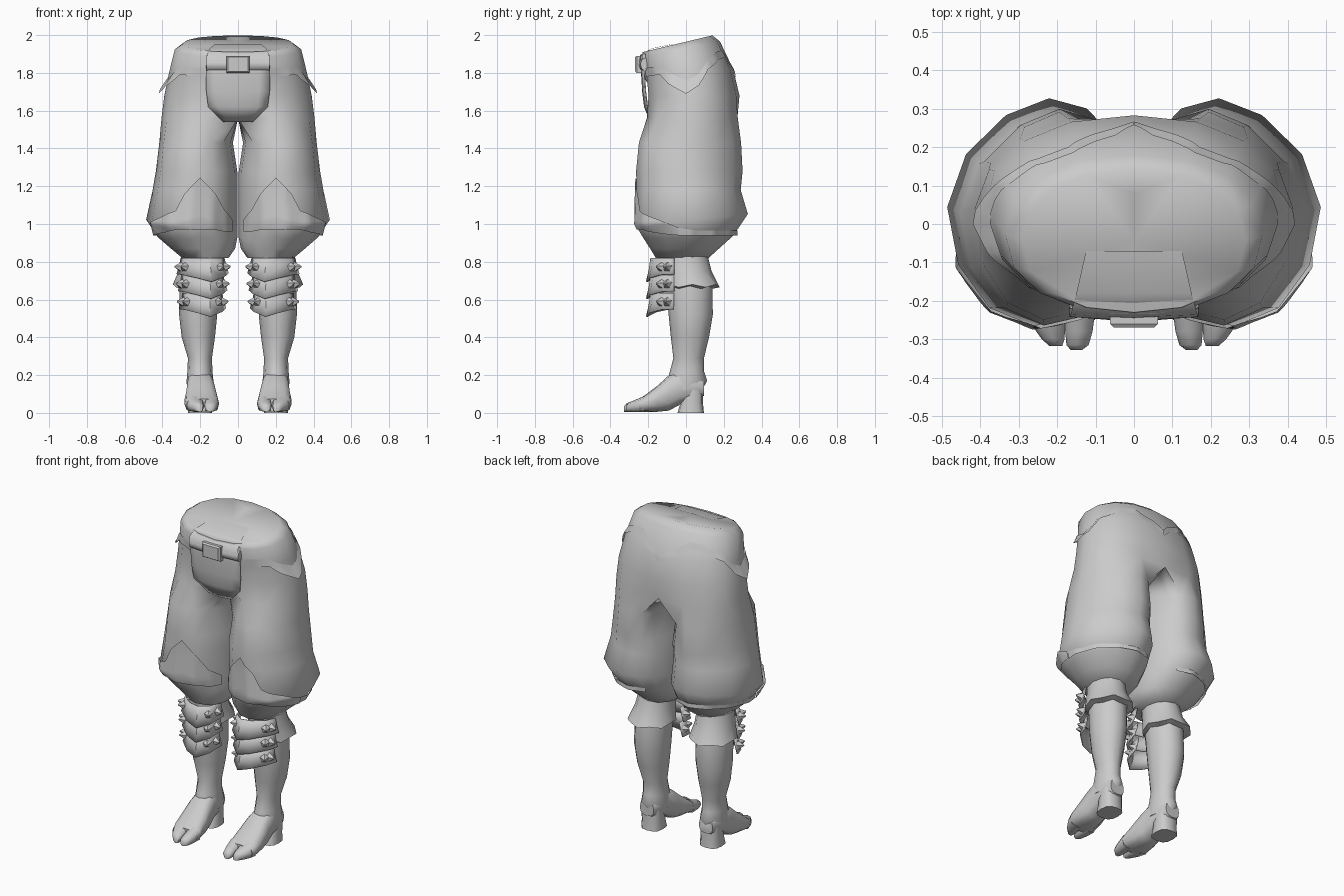
import bpy, bmesh, math
from mathutils import Vector
from mathutils.bvhtree import BVHTree

if "Cube" in bpy.data.objects:
    bpy.data.objects.remove(bpy.data.objects["Cube"])

grey = bpy.data.materials.new("light_grey")
grey.diffuse_color = (0.6, 0.6, 0.6, 1)
grey.use_nodes = True
grey.node_tree.nodes["Principled BSDF"].inputs["Base Color"].default_value = grey.diffuse_color


def finish(name, bm, mirror=True, angle=45, thick=0):
    """Turn a bmesh into a named object, mirrored across x = 0."""
    bmesh.ops.recalc_face_normals(bm, faces=bm.faces)
    me = bpy.data.meshes.new(name)
    bm.to_mesh(me)
    bm.free()
    me.materials.append(grey)
    for p in me.polygons:
        p.use_smooth = True
    me.set_sharp_from_angle(angle=math.radians(angle))
    ob = bpy.data.objects.new(name, me)
    bpy.context.collection.objects.link(ob)
    if thick:
        ob.modifiers.new("Thickness", 'SOLIDIFY').thickness = thick
    if mirror:
        ob.modifiers.new("Mirror", 'MIRROR').merge_threshold = 0.0005
    return ob


def loft(rings, closed=True, cap_start=False, cap_end=False):
    bm = bmesh.new()
    rows = [[bm.verts.new(p) for p in r] for r in rings]
    n = len(rows[0])
    for a, b in zip(rows, rows[1:]):
        for i in range(n if closed else n - 1):
            j = (i + 1) % n
            bm.faces.new((a[i], a[j], b[j], b[i]))
    if cap_start:
        bm.faces.new(rows[0])
    if cap_end:
        bm.faces.new(rows[-1])
    return bm


def power(v, e):
    return math.copysign(abs(v) ** e, v)


def oval(u0, u1, v0, v1, angles, e=0.85):
    """Rounded-box points within the given bounds."""
    return [((u0 + u1) / 2 + (u1 - u0) / 2 * power(math.cos(math.radians(a)), e),
             (v0 + v1) / 2 + (v1 - v0) / 2 * power(math.sin(math.radians(a)), e)) for a in angles]


# Breeches: half hips flowing into one full leg
OUT = 9
rings = []
for zc, s, rx, y0, y1, cf, cb in [(1.965, .24, .29, -.23, .14, 0, 0), (1.93, .2, .335, -.235, .18, 0, 0),
                                  (1.80, .08, .365, -.225, .25, 0, 0), (1.68, 0, .39, -.215, .283, .05, 0),
                                  (1.56, 0, .405, -.225, .292, .13, .02)]:
    pts = oval(-rx, rx, y0, y1, [-90 + 22.5 * i for i in range(OUT)], .9)
    pts[0], pts[-1] = (0, y0 + cf), (0, y1 - cb)
    pts += [(0, y1 - cb + (y0 + cf - y1 + cb) * k / 6) for k in range(1, 6)]
    rings.append([(x, y, zc + s * y) for x, y in pts])
leg_angles = [-115 + 230 * i / 8 for i in range(OUT)] + [115 + 130 * k / 6 for k in range(1, 6)]
for zc, s, x0, x1, y0, y1, sk in [(1.43, 0, .027, .417, -.25, .292, .05), (1.28, 0, .004, .435, -.265, .30, .05),
                                  (1.18, 0, .002, .452, -.262, .29, .05), (1.02, .1, .002, .487, -.267, .328, .05),
                                  (.93, .03, .003, .425, -.225, .25, .03), (.87, 0, .015, .355, -.19, .175, .01),
                                  (.82, 0, .05, .295, -.16, .12, 0)]:
    ring = []
    for x, y in oval(x0, x1, y0, y1, leg_angles, .98):
        t = max(0, y / y1) ** 2 * (x - x0) / (x1 - x0)   # back leans toward the middle
        ring.append((x - sk * t * 1.5, y + sk * .6 * max(0, (x - x0) / (x1 - x0) - .5) * (1 - abs(y) / .33), zc + s * y))
    rings.append(ring)
bm = loft(rings, cap_start=True, cap_end=True)
inner = [f for f in bm.faces if all(v.co.x < 1e-4 for v in f.verts)]
bmesh.ops.delete(bm, geom=inner, context='FACES')
bmesh.ops.recalc_face_normals(bm, faces=bm.faces)
bmesh.ops.triangulate(bm, faces=[f for f in bm.faces if len(f.verts) == 4])
skin = BVHTree.FromBMesh(bm)
finish("breeches", bm, angle=55)


def wrap(name, centre, samples, flare, rows=4, lift=.005):
    """Band lying on the breeches; samples are (angle, low z, high z, bottom flare)."""
    fine = []
    for p, q in zip(samples, samples[1:]):
        n = max(1, round((q[0] - p[0]) / 4))
        fine += [[u + (v - u) * k / n for u, v in zip(p, q)] for k in range(n)]
    cols = []
    for a, lo, hi, fl in fine + [samples[-1]]:
        d = Vector((math.cos(math.radians(a)), math.sin(math.radians(a)), 0))
        col = []
        for k in range(rows):
            t = k / (rows - 1)
            z = lo + (hi - lo) * t
            hit = skin.ray_cast(Vector((centre[0], centre[1], z)), d)[0]
            if hit is None:
                hit = Vector((centre[0], centre[1], z)) + d * .2
            p = hit + d * (lift + fl * flare * (1 - t))
            p.x = max(p.x, 0.001)
            col.append(p)
        cols.append(col)
    finish(name, loft(cols, closed=False), angle=60)


# Waist band dipping to a flared point at each side
wrap("waist_band", (.001, 0),
     [(-54, 1.78, 1.825, 0), (-38, 1.785, 1.83, 0), (-24, 1.79, 1.835, .2), (-15, 1.745, 1.80, .5),
      (0, 1.69, 1.76, 1), (10, 1.735, 1.79, .5), (19, 1.82, 1.865, .2), (35, 1.87, 1.91, 0),
      (50, 1.88, 1.92, 0), (65, 1.84, 1.88, 0), (78, 1.82, 1.86, 0), (89.9, 1.77, 1.81, 0)], .035)

# Knee patch with a peaked top, and the hem around the back
wrap("knee_patch", (.235, .02),
     [(-146, .96, 1.02, 0), (-128, .96, 1.07, 0), (-114, .97, 1.16, 0),
      (-97, .97, 1.245, 0), (-80, .97, 1.16, 0), (-70, .97, 1.07, 0), (-52, .955, 1.04, .2),
      (-30, .945, 1.01, .6), (-15, .94, .98, .8)], .022, 8, .01)
wrap("breeches_hem", (.235, .02),
     [(-16, .94, .98, .8), (10, .94, .965, .5), (40, .94, .965, .5),
      (65, .94, .965, .6), (90, .94, .965, .9), (120, .94, .965, .5)], .022, 3)

# Front cloth hanging below the belt
cloth = []
for z, w, y in [(1.90, .165, -.235), (1.80, .17, -.238), (1.70, .168, -.232), (1.62, .158, -.222), (1.54, .078, -.19)]:
    cloth.append([(w * k / 3, y + .015 * abs(k / 3) ** 2, z) for k in range(-3, 4)])
finish("front_cloth", loft(cloth, closed=False), mirror=False, thick=.006)

# Flap folded over the waist
flap = [[(-.125, -.07, 1.952), (0, -.07, 1.953), (.125, -.07, 1.952)],
        [(-.15, -.18, 1.928), (0, -.18, 1.93), (.15, -.18, 1.928)],
        [(-.165, -.236, 1.895), (0, -.243, 1.895), (.165, -.236, 1.895)],
        [(-.168, -.242, 1.86), (0, -.252, 1.86), (.168, -.242, 1.86)]]
finish("waist_flap", loft(flap, closed=False), mirror=False, angle=60)

# Belt roll and buckle
belt = [[(x, y + abs(x) * .08, z) for y, z in oval(-.255, -.205, 1.81, 1.88, range(0, 360, 45), 1)]
        for x in (-.168, -.08, 0, .08, .168)]
finish("belt", loft(belt, cap_start=True, cap_end=True), mirror=False, angle=60)
buckle = [[(x, y, z) for x, z in ((-w, 1.845 - h), (w, 1.845 - h), (w, 1.845 + h), (-w, 1.845 + h))]
          for y, w, h in ((-.22, .062, .045), (-.26, .062, .045), (-.27, .052, .038))]
finish("buckle", loft(buckle, cap_start=True, cap_end=True), mirror=False, angle=20)

# Boot shaft
ring12 = range(0, 360, 30)
shaft = [[(x, y, z) for x, y in oval(x0, x1, y0, y1, ring12, 1)]
         for z, x0, x1, y0, y1 in [(.84, .11, .29, -.12, .11), (.66, .105, .31, -.105, .14), (.52, .11, .312, -.092, .142),
                                   (.40, .122, .298, -.08, .122), (.29, .138, .265, -.067, .095),
                                   (.22, .135, .268, -.085, .095), (.17, .13, .272, -.10, .112), (.12, .13, .27, -.10, .085)]]
finish("boot_shaft", loft(shaft, cap_end=True), angle=60)

# Foot from heel to ball
foot = [[(x, y, z) for x, z in oval(x0, x1, z0, z1, ring12, .75)]
        for y, x0, x1, z0, z1 in [(.095, .155, .25, .09, .18), (.05, .138, .266, .07, .21), (-.03, .13, .27, .045, .23),
                                  (-.09, .12, .275, .012, .20), (-.15, .108, .282, .006, .145), (-.22, .10, .284, .006, .092),
                                  (-.25, .102, .275, .008, .075)]]
finish("foot", loft(foot, cap_start=True, cap_end=True), angle=60)

# Split toes, side by side and narrowing forward
for name, cuts in (("big_toe", [(-.22, .10, .18, .09), (-.28, .108, .179, .064), (-.315, .118, .176, .05), (-.328, .135, .165, .035)]),
                   ("small_toes", [(-.22, .176, .284, .09), (-.265, .179, .265, .07), (-.30, .181, .24, .055), (-.318, .187, .22, .04)])):
    toe = [[(x, y, z) for x, z in oval(x0, x1, .005, h, range(0, 360, 45), .75)] for y, x0, x1, h in cuts]
    finish(name, loft(toe, cap_start=True, cap_end=True), angle=60)

# Heel block
heel = [[(x, y, z) for x, y in oval(x0, x1, y0, y1, ring12, .7)]
        for z, x0, x1, y0, y1 in [(.13, .14, .265, -.01, .088), (.05, .14, .262, -.03, .09), (0, .137, .265, -.045, .095)]]
finish("boot_heel", loft(heel, cap_start=True, cap_end=True), angle=50)

# Boot cuff flaring outward and back
cuff = [[(x, y, z - (.015 if k % 2 and z < .7 else 0)) for k, (x, y) in enumerate(oval(x0, x1, y0, y1, ring12, 1))]
        for z, x0, x1, y0, y1 in [(.83, .10, .30, -.13, .115), (.75, .095, .315, -.12, .135),
                                  (.68, .075, .345, -.11, .178), (.672, .105, .31, -.10, .14)]]
finish("boot_cuff", loft(cuff), angle=50)

# Three overlapping shin plates, each with a pair of studs per side
for i, zt in enumerate((.82, .73, .635)):
    s = 1 - .05 * i
    base = [(.31, -.065, .085), (.285, -.125, .088), (.215, -.18, .105), (.145, -.195, .125), (.085, -.15, .10), (.065, -.065, .08)]
    rows = [[(.19 + (x - .19) * s * f, -.065 + (y + .065) * f, zt - d * t) for x, y, d in base]
            for f, t in ((.95, 0), (1.02, .5), (1.13, 1))]
    finish("shin_plate_%d" % (i + 1), loft(rows, closed=False), angle=35, thick=.008)
    bm = bmesh.new()
    for px, py, d in ((.285, -.135, (.6, -.8, .15)), (.092, -.16, (-.55, -.8, .15)),
                      (.308, -.10, (.95, -.3, .1)), (.066, -.10, (-.95, -.3, .1))):
        d = Vector(d).normalized()
        m = d.to_track_quat('Z', 'Y').to_matrix().to_4x4()
        m.translation = Vector((.19 + (px - .19) * s, py, zt - .048)) + d * .01
        bmesh.ops.create_cone(bm, cap_ends=True, segments=5, radius1=.028, radius2=.004, depth=.036, matrix=m)
    finish("shin_studs_%d" % (i + 1), bm, angle=60)
